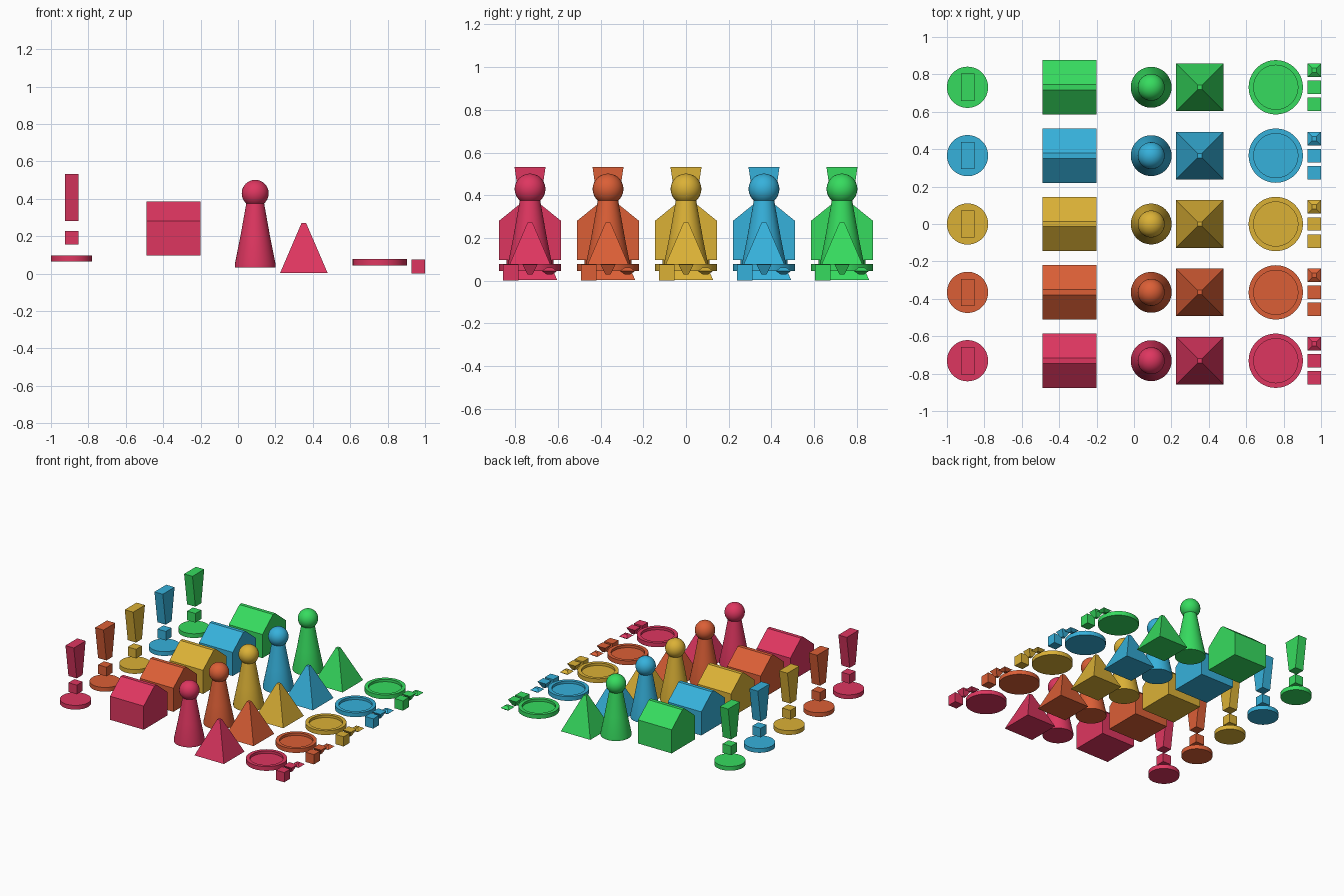
import bpy, bmesh, math

if "Cube" in bpy.data.objects:
    bpy.data.objects.remove(bpy.data.objects["Cube"])

SQUARE = [(-1, -1), (1, -1), (1, 1), (-1, 1)]
ROUND = [(math.cos(i * math.tau / 64), math.sin(i * math.tau / 64)) for i in range(64)]


def finish(name, bm, mat, smooth):
    bmesh.ops.recalc_face_normals(bm, faces=bm.faces)
    me = bpy.data.meshes.new(name)
    bm.to_mesh(me)
    bm.free()
    ob = bpy.data.objects.new(name, me)
    bpy.context.collection.objects.link(ob)
    me.materials.append(mat)
    if smooth:
        bpy.ops.object.select_all(action='DESELECT')
        bpy.context.view_layer.objects.active = ob
        ob.select_set(True)
        bpy.ops.object.shade_smooth_by_angle(angle=math.radians(30))
    return ob


def loft(name, x, y, sections, mat, outline=SQUARE):
    """Skin stacked outlines; each section is (z, half size x[, half size y])."""
    bm = bmesh.new()
    rings = [[bm.verts.new((px * s[1], py * s[-1], s[0])) for px, py in outline] for s in sections]
    n = len(outline)
    for a, b in zip(rings, rings[1:]):
        for i in range(n):
            j = (i + 1) % n
            bm.faces.new((a[i], a[j], b[j], b[i]))
    bm.faces.new(rings[0][::-1])
    bm.faces.new(rings[-1])
    finish(name, bm, mat, outline is ROUND).location = (x, y, 0)


def ball(name, x, y, z, r, mat):
    bm = bmesh.new()
    bmesh.ops.create_uvsphere(bm, u_segments=48, v_segments=24, radius=r)
    finish(name, bm, mat, True).location = (x, y, z)


COLOURS = {
    "crimson": (0.73, 0.037, 0.117, 1),
    "orange": (0.71, 0.114, 0.037, 1),
    "yellow": (0.71, 0.44, 0.037, 1),
    "blue": (0.037, 0.44, 0.71, 1),
    "green": (0.037, 0.71, 0.114, 1),
}

for row, (colour, rgba) in enumerate(COLOURS.items()):
    m = bpy.data.materials.new(colour)
    m.diffuse_color = rgba
    m.use_nodes = True
    m.node_tree.nodes["Principled BSDF"].inputs["Base Color"].default_value = m.diffuse_color
    y = (row - 2) * 0.3655

    # Warning marker: round base, floating dot and tapered bar
    loft(colour + "_marker_base", -0.89, y, [(0.064, 0.11), (0.097, 0.11)], m, ROUND)
    loft(colour + "_marker_dot", -0.89, y, [(0.156, 0.036), (0.227, 0.036)], m)
    loft(colour + "_marker_bar", -0.89, y, [(0.28, 0.036, 0.036), (0.531, 0.036, 0.0725)], m)

    # House with a narrow flat ridge
    loft(colour + "_house", -0.345, y,
         [(0.096, 0.145, 0.145), (0.28, 0.145, 0.145), (0.386, 0.145, 0.014)], m)

    # Pawn
    loft(colour + "_pawn_body", 0.092, y,
         [(0.032, 0.109), (0.05, 0.109), (0.2, 0.079), (0.385, 0.046)], m, ROUND)
    ball(colour + "_pawn_head", 0.092, y, 0.429, 0.072, m)

    # Pyramid with a blunt tip
    loft(colour + "_pyramid", 0.352, y, [(0.003, 0.127), (0.271, 0.012)], m)

    # Counter with a raised rim
    loft(colour + "_counter", 0.758, y,
         [(0.044, 0.145), (0.077, 0.145), (0.077, 0.118), (0.058, 0.118)], m, ROUND)

    # Three small pieces: cube, upturned frustum, flat double pyramid
    loft(colour + "_small_cube", 0.964, y - 0.091, [(0.0, 0.036), (0.076, 0.036)], m)
    loft(colour + "_small_frustum", 0.964, y, [(0.028, 0.012), (0.076, 0.036)], m)
    loft(colour + "_small_double_pyramid", 0.964, y + 0.091,
         [(0.028, 0.012), (0.045, 0.036), (0.062, 0.012)], m)
